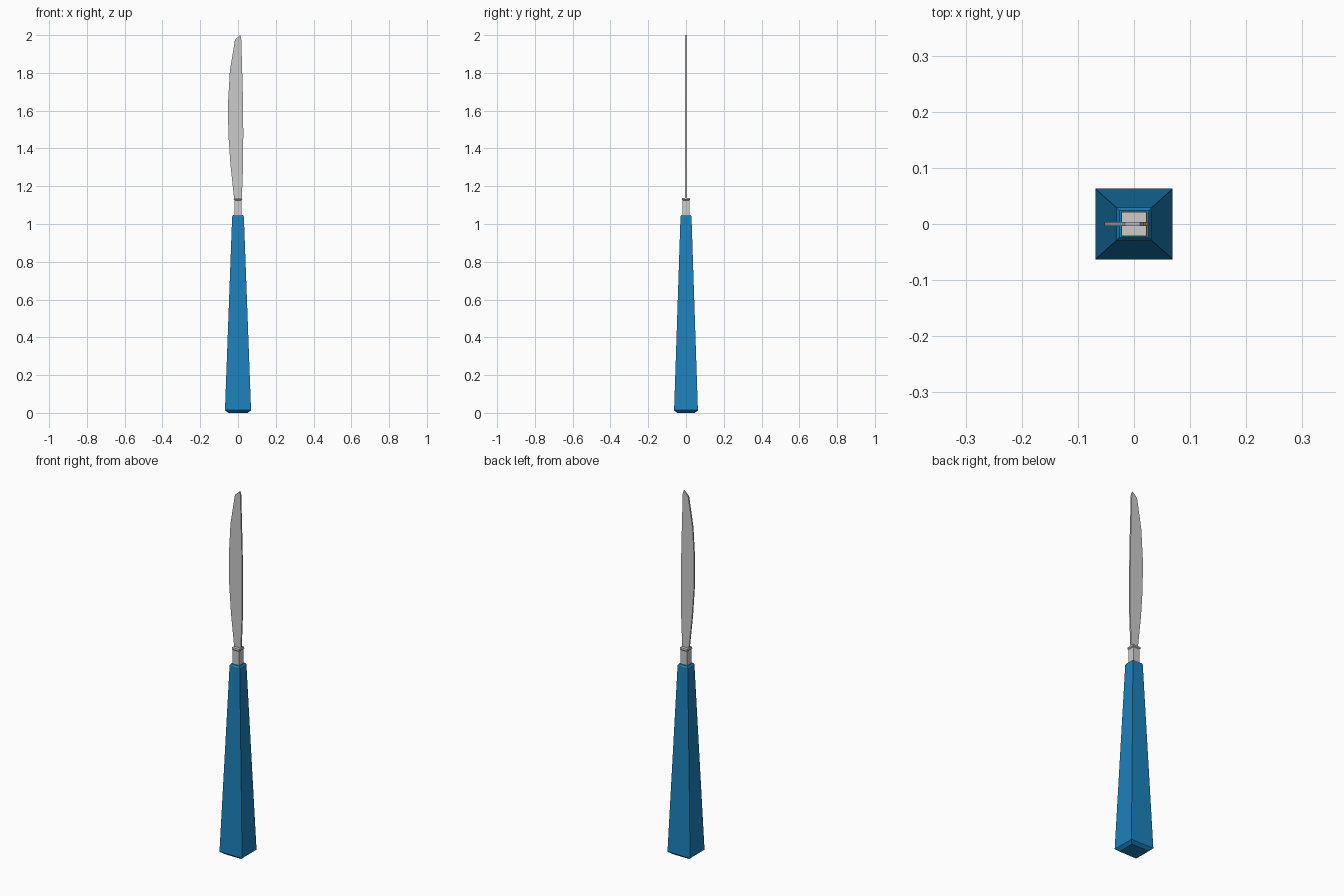
import bpy, bmesh

if "Cube" in bpy.data.objects:
    bpy.data.objects.remove(bpy.data.objects["Cube"])


def make_object(name, bm, material=None):
    bmesh.ops.recalc_face_normals(bm, faces=bm.faces[:])
    mesh = bpy.data.meshes.new(name)
    bm.to_mesh(mesh)
    bm.free()
    obj = bpy.data.objects.new(name, mesh)
    bpy.context.collection.objects.link(obj)
    if material:
        mesh.materials.append(material)
    return obj


def square_loft(name, sections, material=None):
    """Stack of rectangles given as (z, half width, half depth), capped at both ends."""
    bm = bmesh.new()
    rings = [[bm.verts.new((sx * hx, sy * hy, z))
              for sx, sy in ((-1, -1), (1, -1), (1, 1), (-1, 1))]
             for z, hx, hy in sections]
    for low, high in zip(rings, rings[1:]):
        for i in range(4):
            j = (i + 1) % 4
            bm.faces.new((low[i], low[j], high[j], high[i]))
    bm.faces.new(rings[0][::-1])
    bm.faces.new(rings[-1])
    return make_object(name, bm, material)


def flat_plate(name, outline, thickness):
    """Front-view outline of (x, z) points given thickness along y."""
    bm = bmesh.new()
    face = bm.faces.new([bm.verts.new((x, -thickness / 2, z)) for x, z in outline])
    result = bmesh.ops.extrude_face_region(bm, geom=[face])
    moved = [v for v in result["geom"] if isinstance(v, bmesh.types.BMVert)]
    bmesh.ops.translate(bm, verts=moved, vec=(0, thickness, 0))
    return make_object(name, bm)


blue = bpy.data.materials.new("handle_blue")
blue.diffuse_color = (0.012, 0.22, 0.50, 1)
blue.use_nodes = True
blue.node_tree.nodes["Principled BSDF"].inputs["Base Color"].default_value = blue.diffuse_color

# Tapered handle with chamfered ends
square_loft("handle", [(0.0, 0.052, 0.047), (0.014, 0.069, 0.063),
                       (1.04, 0.031, 0.029), (1.048, 0.026, 0.024)], blue)

# Metal neck with a small lip where the blade starts
square_loft("neck", [(1.03, 0.02, 0.019), (1.125, 0.019, 0.019),
                     (1.129, 0.023, 0.022), (1.138, 0.022, 0.021)])

# Thin blade, cutting edge on the left and spine on the right
edge = [(-0.016, 1.975), (-0.043, 1.81), (-0.053, 1.635),
        (-0.051, 1.475), (-0.040, 1.315), (-0.02, 1.13)]
spine = [(0.02, 1.13), (0.027, 1.31), (0.028, 1.49), (0.026, 1.67),
         (0.021, 1.85), (0.017, 1.985), (0.011, 2.0)]
flat_plate("blade", edge + spine, 0.008)
